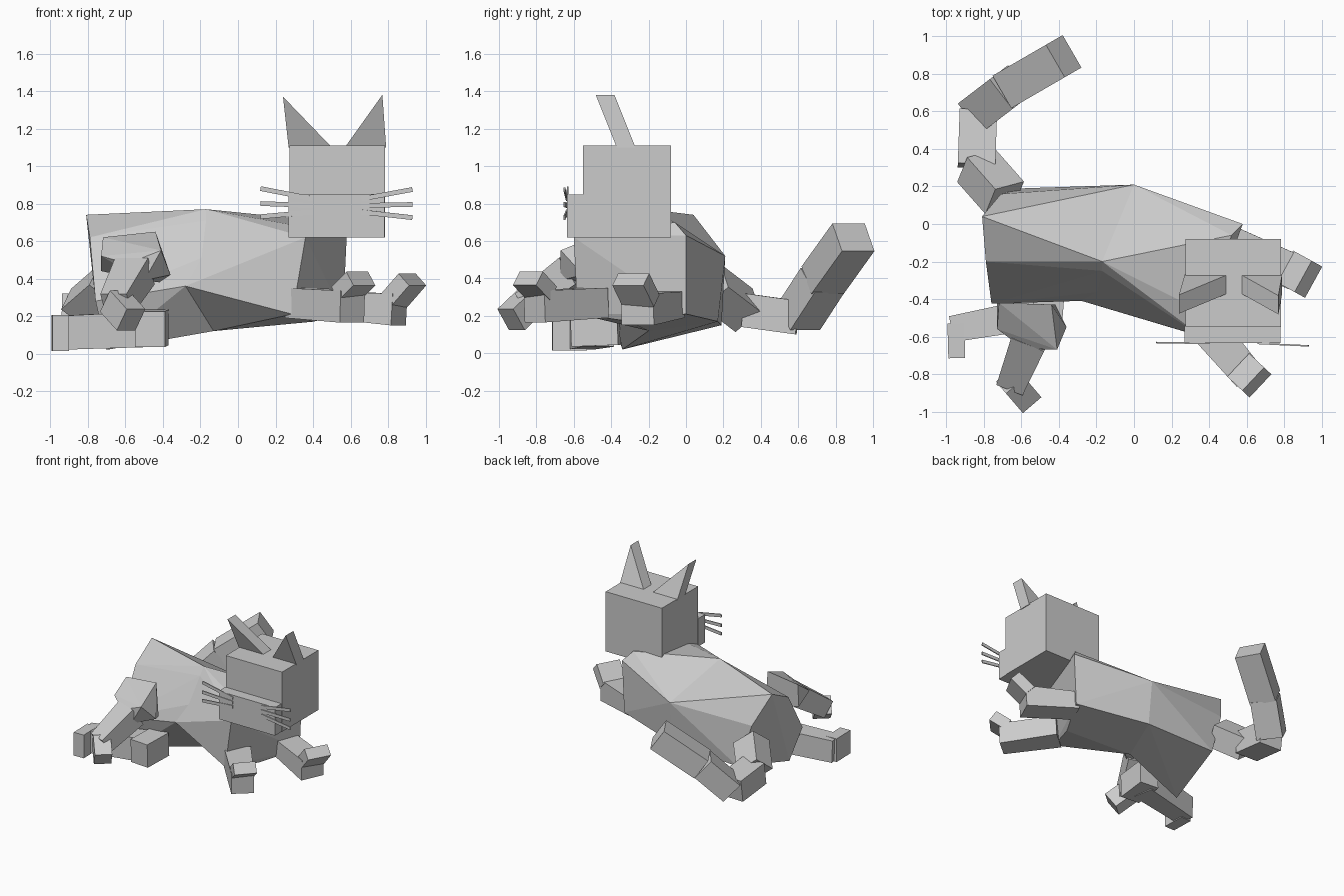
import bpy, bmesh, math
from mathutils import Vector, Matrix

if "Cube" in bpy.data.objects:
    bpy.data.objects.remove(bpy.data.objects["Cube"])

grey = bpy.data.materials.new("plain grey")
grey.diffuse_color = (0.6, 0.6, 0.6, 1)
grey.use_nodes = True
grey.node_tree.nodes["Principled BSDF"].inputs["Base Color"].default_value = grey.diffuse_color


def finish(name, bm):
    bmesh.ops.recalc_face_normals(bm, faces=bm.faces)
    me = bpy.data.meshes.new(name)
    bm.to_mesh(me)
    bm.free()
    me.materials.append(grey)
    ob = bpy.data.objects.new(name, me)
    bpy.context.collection.objects.link(ob)
    return ob


def hull(name, pts):
    """Solid wrapped around a few points."""
    bm = bmesh.new()
    for p in pts:
        bm.verts.new(p)
    r = bmesh.ops.convex_hull(bm, input=bm.verts)
    bmesh.ops.delete(bm, geom=[v for v in r["geom_interior"] if isinstance(v, bmesh.types.BMVert)], context="VERTS")
    bmesh.ops.dissolve_limit(bm, angle_limit=0.05, verts=bm.verts, edges=bm.edges)
    return finish(name, bm)


def box(name, lo, hi):
    return hull(name, [(x, y, z) for x in (lo[0], hi[0]) for y in (lo[1], hi[1]) for z in (lo[2], hi[2])])


def bar(name, a, b, w, h, w2=None, h2=None, roll=0):
    """Tapered box from a to b; w is the level width, h the height."""
    a, b = Vector(a), Vector(b)
    d = (b - a).normalized()
    side = Matrix.Rotation(math.radians(roll), 3, d) @ d.cross(Vector((0, 0, 1))).normalized()
    up = side.cross(d)
    pts = []
    for p, ww, hh in ((a, w, h), (b, w2 or w, h2 or h)):
        pts += [p + side * i * ww / 2 + up * j * hh / 2 for i in (-1, 1) for j in (-1, 1)]
    return hull(name, pts)


# Body: rump, waist and chest sections
rump = [(-.71, .16, .50), (-.81, .04, .74), (-.79, -.2, .62), (-.76, -.425, .28),
        (-.70, -.34, .02), (-.60, .19, .15)]
waist = [(0, .21, .52), (-.17, -.20, .77), (-.17, -.25, .71), (-.17, -.36, .52),
         (-.28, -.41, .36), (-.13, -.2, .12), (0, .17, .17)]
chest = [(.58, 0, .63), (.52, -.06, .70), (.27, -.42, .69), (.36, -.60, .62),
         (.29, -.58, .21), (.40, -.30, .17), (.56, 0, .21)]
hull("hind_body", rump + waist)
hull("front_body", waist + chest)

# Head and muzzle
box("head", (.275, -.55, .62), (.785, -.08, 1.11))
box("muzzle", (.27, -.635, .62), (.78, -.54, .85))

# Ears lean forward
for side, tri in (("left", ((.27, 1.10), (.50, 1.10), (.24, 1.37))),
                  ("right", ((.57, 1.10), (.79, 1.10), (.77, 1.38)))):
    hull("ear_" + side, [(x, y - (z - 1.10) * .4, z) for x, z in tri for y in (-.27, -.37)])

# Whiskers
for i, (z0, z1) in enumerate(((.825, .88), (.79, .80), (.755, .73))):
    bar(f"whisker_left_{i}", (.40, -.637, z0), (.12, -.632, z1), .008, .025)
    bar(f"whisker_right_{i}", (.66, -.637, z0), (.93, -.65, z1 - .005), .008, .025)

# Front legs with upturned paws
bar("front_leg_outer", (.49, -.09, .26), (.86, -.26, .235), .18, .14, .19, .17)
bar("front_paw_outer", (.83, -.24, .28), (.93, -.295, .395), .19, .09)
bar("front_leg_inner", (.33, -.48, .27), (.61, -.81, .25), .2, .16, .17, .17)
bar("front_paw_inner", (.575, -.77, .32), (.655, -.845, .40), .17, .09)

# Raised hind leg
hull("hind_thigh_upper", [(-.72, -.42, .62), (-.44, -.43, .65), (-.36, -.55, .42), (-.41, -.67, .55),
                          (-.59, -.665, .48), (-.73, -.56, .52), (-.73, -.42, .44),
                          (-.42, -.43, .38), (-.50, -.67, .39)])
bar("hind_shin_upper", (-.55, -.60, .44), (-.65, -.85, .26), .19, .17, .15, .14)
bar("hind_foot_upper", (-.66, -.83, .28), (-.57, -.935, .18), .13, .14)

# Lower hind leg folded on the floor
bar("hind_thigh_lower", (-.45, -.36, .14), (-.47, -.61, .13), .16, .19)
bar("hind_shin_lower", (-.48, -.47, .13), (-.97, -.56, .11), .17, .19, .14, .18)
bar("hind_foot_lower", (-.95, -.53, .11), (-.945, -.715, .11), .09, .19)

# Tail
tail = [(-.69, .14, .36), (-.84, .31, .23), (-.83, .60, .19), (-.66, .73, .39), (-.375, .895, .62)]
for i, (a, b) in enumerate(zip(tail, tail[1:])):
    bar(f"tail_segment_{i}", a, b, .2, .18, roll=45 if i == 0 else 0)
